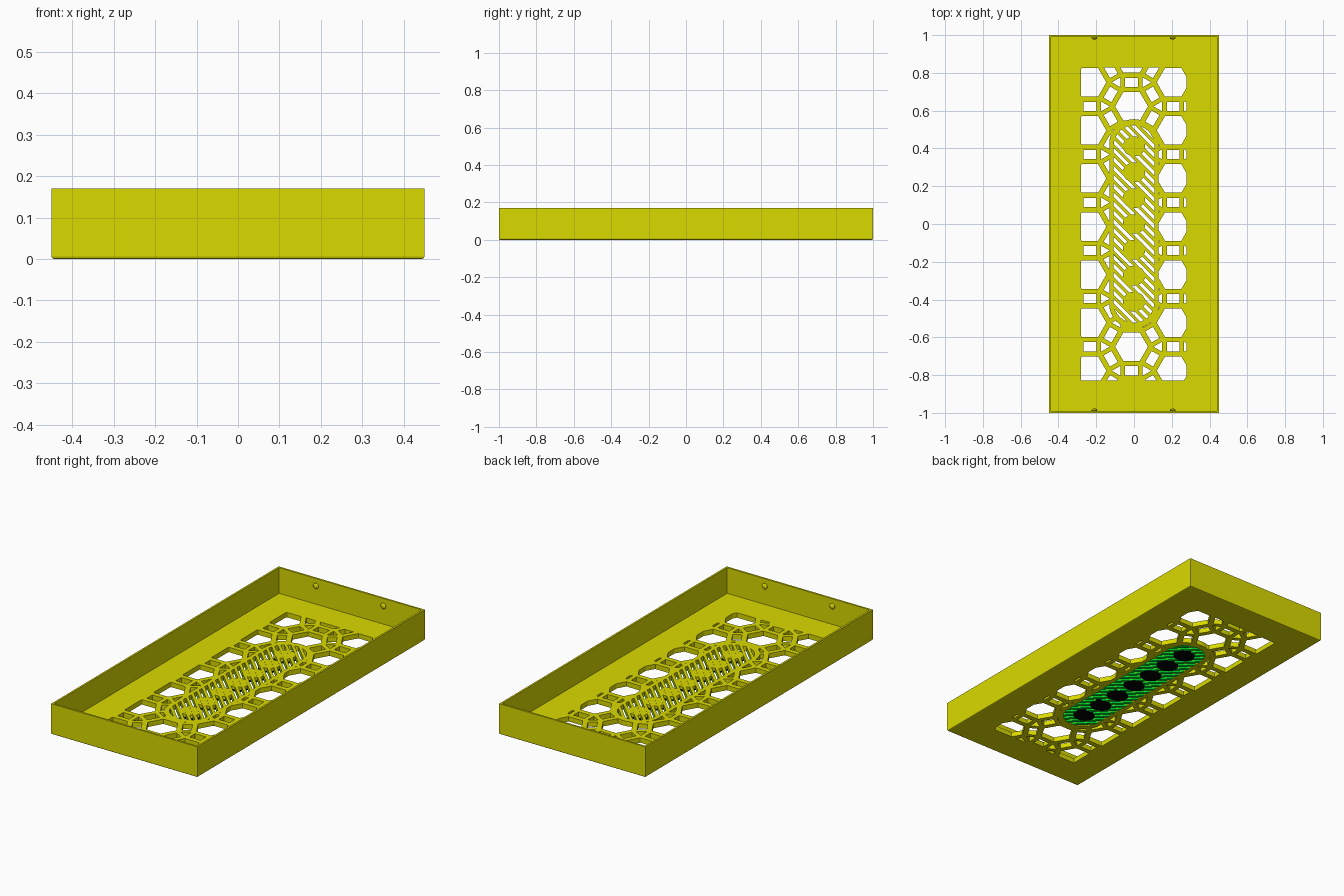
import bpy, bmesh
from math import sin, cos, pi, radians, sqrt
from mathutils import Vector

if "Cube" in bpy.data.objects:
    bpy.data.objects.remove(bpy.data.objects["Cube"], do_unlink=True)

LENGTH, WIDTH, HEIGHT = 2.0, 0.9, 0.17
WALL, FLOOR, INLAY = 0.015, 0.027, 0.010


def material(name, rgb):
    m = bpy.data.materials.new(name)
    m.use_nodes = True
    m.diffuse_color = (*rgb, 1)
    m.node_tree.nodes["Principled BSDF"].inputs["Base Color"].default_value = (*rgb, 1)
    return m


olive = material("olive yellow", (0.7, 0.7, 0.0))
green = material("bright green", (0.0, 0.8, 0.03))
black = material("black", (0.001, 0.001, 0.001))


def make_object(name, bm, mat=None):
    mesh = bpy.data.meshes.new(name)
    bmesh.ops.recalc_face_normals(bm, faces=bm.faces)
    bm.to_mesh(mesh)
    bm.free()
    if mat:
        mesh.materials.append(mat)
    ob = bpy.data.objects.new(name, mesh)
    bpy.context.collection.objects.link(ob)
    return ob


def add_prism(bm, points, z0, z1, planes=()):
    """Add an upright prism of a convex outline, trimmed by (point, normal) planes."""
    part = bmesh.new()
    part.faces.new([part.verts.new((x, y, z0)) for x, y in points])
    for co, no in planes:
        bmesh.ops.bisect_plane(part, geom=part.verts[:] + part.edges[:] + part.faces[:],
                               plane_co=co, plane_no=no, clear_outer=True)
    for face in part.faces:
        ring = [v.co.copy() for v in face.verts]
        low = [bm.verts.new(c) for c in ring]
        high = [bm.verts.new((c.x, c.y, z1)) for c in ring]
        bm.faces.new(low)
        bm.faces.new(high)
        for i in range(len(ring)):
            j = (i + 1) % len(ring)
            bm.faces.new((low[i], low[j], high[j], high[i]))
    part.free()


def cut(target, cutter):
    mod = target.modifiers.new("cut", "BOOLEAN")
    mod.operation, mod.solver, mod.object = "DIFFERENCE", "EXACT", cutter
    bpy.context.view_layer.update()
    deps = bpy.context.evaluated_depsgraph_get()
    mesh = bpy.data.meshes.new_from_object(target.evaluated_get(deps))
    target.modifiers.clear()
    target.data = mesh
    bpy.data.objects.remove(cutter, do_unlink=True)


def polygon(cx, cy, r, n, turn=0):
    return [(cx + r * cos(turn + 2 * pi * i / n), cy + r * sin(turn + 2 * pi * i / n))
            for i in range(n)]


def stadium(r, half_length, n=16):
    pts = []
    for end, start in ((1, 0), (-1, pi)):
        pts += [(r * cos(start + pi * i / n),
                 end * (half_length - r) + r * sin(start + pi * i / n)) for i in range(n + 1)]
    return pts


RIM = stadium(0.131, 0.555)
WINDOW = stadium(0.108, 0.523)


def add_diagonals(bm, z0, z1, width, shift):
    """Add parallel diagonal strips trimmed to the window outline."""
    for i in range(-14, 15):
        c = (i + shift) * 0.047
        add_prism(bm, WINDOW, z0, z1, [((0, c + width / 2, 0), (1, 1, 0)),
                                       ((0, c - width / 2, 0), (-1, -1, 0))])


# Open tray with softened bottom edges
bm = bmesh.new()
bmesh.ops.create_cube(bm, size=1)
for v in bm.verts:
    v.co = Vector((v.co.x * WIDTH, v.co.y * LENGTH, (v.co.z + 0.5) * HEIGHT))
bottom = [e for e in bm.edges if all(v.co.z < 0.001 for v in e.verts)]
bmesh.ops.bevel(bm, geom=bottom, offset=0.006, segments=2, profile=0.5, affect="EDGES")
top = max(bm.faces, key=lambda f: f.calc_center_median().z)
bmesh.ops.inset_region(bm, faces=[top], thickness=WALL)
top = bmesh.ops.extrude_discrete_faces(bm, faces=[top])["faces"][0]
for v in top.verts:
    v.co.z = FLOOR
tray = make_object("tray", bm, olive)

# Lattice of hexagons, rectangles and triangles trimmed to a rectangular field
field = [((0.278, 0, 0), (1, 0, 0)), ((-0.28, 0, 0), (-1, 0, 0)),
         ((0, 0.828, 0), (0, 1, 0)), ((0, -0.828, 0), (0, -1, 0))]
PITCH = 0.2545
bm = bmesh.new()
for col in range(-2, 3):
    for row in range(-4, 5):
        cx = -0.013 + col * PITCH * sqrt(3) / 2
        cy = -0.0135 + (row + (0 if col % 2 else 0.5)) * PITCH
        cells = [polygon(cx, cy, 0.087, 6)]
        for a in (radians(30), radians(90), radians(150)):
            out, side = Vector((cos(a), sin(a))), Vector((-sin(a), cos(a)))
            mid = Vector((cx, cy)) + out * PITCH / 2
            cells.append([mid + out * u * 0.024 + side * w * 0.034
                          for u, w in ((-1, -1), (1, -1), (1, 1), (-1, 1))])
        for s, turn in ((1, pi), (-1, 0)):
            cells.append(polygon(cx + s * PITCH / sqrt(3), cy, 0.031, 3, turn))
        for cell in cells:
            add_prism(bm, cell, -0.05, 0.08, field)
cut(tray, make_object("lattice_cutter", bm))

# Round-ended opening for the centre panel
bm = bmesh.new()
add_prism(bm, RIM, -0.05, 0.08)
cut(tray, make_object("panel_cutter", bm))

# Centre panel: solid rim, recessed underside and diagonal slits
bm = bmesh.new()
add_prism(bm, RIM, 0, FLOOR)
panel = make_object("centre_panel", bm, olive)
bm = bmesh.new()
add_prism(bm, WINDOW, -0.05, INLAY)
cut(panel, make_object("recess_cutter", bm))
bm = bmesh.new()
add_diagonals(bm, -0.05, 0.08, 0.024, 0)
cut(panel, make_object("slit_cutter", bm))

# Green bars filling the recess between the slits
bm = bmesh.new()
add_diagonals(bm, 0.001, INLAY, 0.023, 0.5)
make_object("green_bars", bm, green)

# Plain rounded pads bridging the slits: dark lower layer, olive upper layer
for name, z0, z1, mat in (("lower_pads", 0, INLAY, black),
                          ("upper_pads", INLAY, FLOOR - 0.001, olive)):
    bm = bmesh.new()
    for i in range(-3, 4):
        pad = [(x * 0.06, i * 0.137 + y * 0.053) for x, y in polygon(0, 0, 1, 12, pi / 12)]
        add_prism(bm, pad, z0, z1)
    make_object(name, bm, mat)

# Small snap bumps inside the end walls
bm = bmesh.new()
for x in (-0.21, 0.205):
    for s in (-1, 1):
        ret = bmesh.ops.create_uvsphere(bm, u_segments=16, v_segments=10, radius=0.016)
        for v in ret["verts"]:
            v.co = Vector((x + v.co.x, s * (LENGTH / 2 - WALL) + v.co.y * 0.5, 0.13 + v.co.z))
bumps = make_object("snap_bumps", bm, olive)
for f in bumps.data.polygons:
    f.use_smooth = True
